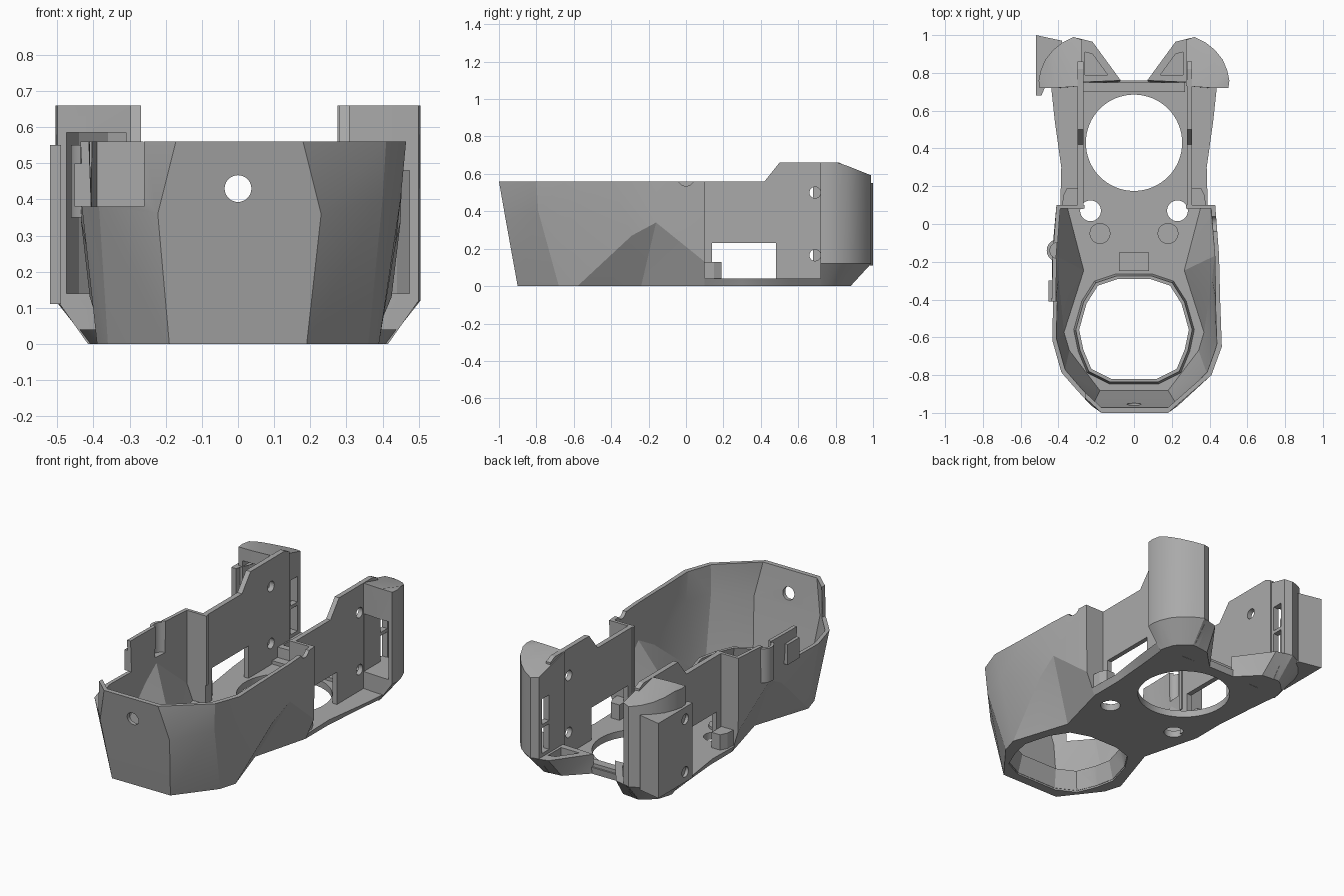
import bpy, bmesh, math
from mathutils import Matrix, Vector

if "Cube" in bpy.data.objects:
    bpy.data.objects.remove(bpy.data.objects["Cube"])

grey = bpy.data.materials.new("neutral grey plastic")
grey.use_nodes = True
grey.diffuse_color = (0.4, 0.4, 0.4, 1)
grey.node_tree.nodes["Principled BSDF"].inputs["Base Color"].default_value = (0.4, 0.4, 0.4, 1)


def finish(name, bm):
    bmesh.ops.recalc_face_normals(bm, faces=bm.faces[:])
    mesh = bpy.data.meshes.new(name)
    bm.to_mesh(mesh)
    bm.free()
    mesh.materials.append(grey)
    ob = bpy.data.objects.new(name, mesh)
    bpy.context.collection.objects.link(ob)
    return ob


def loft(name, rings):
    """Closed solid through rings of equal point count."""
    bm = bmesh.new()
    loops = [[bm.verts.new(p) for p in ring] for ring in rings]
    n = len(loops[0])
    for a, b in zip(loops, loops[1:]):
        for i in range(n):
            j = (i + 1) % n
            bm.faces.new((a[i], a[j], b[j], b[i]))
    bm.faces.new(loops[0])
    bm.faces.new(loops[-1])
    bmesh.ops.triangulate(bm, faces=bm.faces[:])
    return finish(name, bm)


def at(pts, z):
    return [(x, y, z) for x, y in pts]


def prism(name, pts, z0, z1):
    return loft(name, [at(pts, z0), at(pts, z1)])


def box(name, x0, x1, y0, y1, z0, z1):
    return prism(name, [(x0, y0), (x1, y0), (x1, y1), (x0, y1)], z0, z1)


def rod(name, centre, radius, length, axis="Z", sides=40):
    bm = bmesh.new()
    turn = {"X": Matrix.Rotation(math.pi / 2, 4, "Y"),
            "Y": Matrix.Rotation(math.pi / 2, 4, "X"), "Z": Matrix()}[axis]
    bmesh.ops.create_cone(bm, cap_ends=True, segments=sides, radius1=radius,
                          radius2=radius, depth=length,
                          matrix=Matrix.Translation(Vector(centre)) @ turn)
    return finish(name, bm)


def combine(ob, others, operation="DIFFERENCE"):
    for other in others:
        mod = ob.modifiers.new("cut", "BOOLEAN")
        mod.operation, mod.solver, mod.object = operation, "EXACT", other
        bpy.context.view_layer.objects.active = ob
        bpy.ops.object.modifier_apply(modifier=mod.name)
        bpy.data.objects.remove(other)


def both(half, narrow=1.0):
    """Full outline from its +x half, the -x side optionally narrower."""
    return half + [(-x * narrow, y) for x, y in reversed(half)]


def scaled(pts, k, cx=0, cy=-0.56):
    return [(cx + (x - cx) * k, cy + (y - cy) * k) for x, y in pts]


def flip(pts, s):
    return [(x * s, y) for x, y in pts]


# Faceted front shell: base, shoulder and rim outlines
base = both([(0.19, -0.90), (0.36, -0.68), (0.39, -0.58), (0.335, -0.41),
             (0.28, -0.24), (0.37, 0.1)])
mid = both([(0.23, -0.965), (0.40, -0.79), (0.45, -0.62), (0.435, -0.29),
            (0.45, -0.16), (0.425, 0.1)], 0.965)
rim = both([(0.18, -1.0), (0.41, -0.8), (0.465, -0.65), (0.456, -0.4),
            (0.45, -0.16), (0.43, 0.1)], 0.955)
shoulder = [0.36, 0.4, 0.4, 0.27, 0.34, 0.13]


def raised(pts):
    return [(x, y, z) for (x, y), z in zip(pts, shoulder + shoulder[::-1])]


def inner(pts):
    return [(x * 0.95, -0.4 + (y + 0.4) * 0.963) for x, y in pts]


shell = loft("front_shell", [at(base, 0), raised(mid), at(rim, 0.56)])
combine(shell, [rod("bulge", (-0.402, -0.14, 0.45), 0.06, 0.2)], "UNION")
opening = both([(0.14, -0.86), (0.26, -0.8), (0.31, -0.68), (0.335, -0.56),
                (0.29, -0.4), (0.22, -0.29), (0.1, -0.25)])
combine(shell, [
    loft("cavity", [at(inner(base), 0.04), raised(inner(mid)), at(inner(rim), 0.6)]),
    rod("bulge_bore", (-0.402, -0.14, 0.5), 0.043, 0.25),
    prism("duct_hole", scaled(opening, 0.95), -0.1, 0.08),
    box("rear_gap", -0.262, 0.275, 0, 0.2, 0.04, 0.7),
    # Open corner running from the front face back along the right side
    box("corner_notch", -0.6, -0.26, -1.1, -0.41, 0.38, 0.7),
    rod("front_hole", (0, -1, 0.43), 0.037, 0.3, "Y"),
    rod("rim_groove", (0.45, 0, 0.58), 0.045, 0.15, "X"),
] + [rod("screw_hole", (s * 0.23, 0.07, 0), 0.055, 0.3) for s in (-1, 1)])

# Tapered lip around the lower duct opening
lip = loft("duct_lip", [at(scaled(opening, 0.965), 0.01), at(scaled(opening, 0.92), 0.12)])
combine(lip, [loft("bore", [at(scaled(opening, 0.95), 0), at(scaled(opening, 0.86), 0.13)])])

# Rear floor plate with chamfered edge and round opening
low = both([(0.37, 0.1), (0.37, 0.3), (0.39, 0.55), (0.41, 0.74), (0.07, 0.755)])
high = both([(0.39, 0.1), (0.385, 0.3), (0.42, 0.55), (0.44, 0.74), (0.07, 0.76)])
floor = loft("rear_floor", [at(low, 0), at(high, 0.04)])
combine(floor, [rod("round_opening", (0, 0.43, 0), 0.255, 0.3, sides=64)] +
        [rod("screw_hole", (s * 0.23, 0.07, 0), 0.055, 0.3) for s in (-1, 1)])
box("rear_floor_ridge", -0.27, 0.27, 0.7, 0.75, 0.035, 0.06)
box("centre_block", -0.08, 0.08, -0.25, -0.15, 0.03, 0.12)

# Parts repeated on both sides
column_plan = [(0.275, 0.73), (0.275, 0.975), (0.32, 0.99), (0.38, 0.96), (0.43, 0.92),
               (0.47, 0.87), (0.495, 0.81), (0.505, 0.76), (0.5, 0.72), (0.42, 0.72)]
column_foot = [(0.275, 0.73), (0.275, 0.88), (0.31, 0.88), (0.34, 0.86), (0.37, 0.83),
               (0.39, 0.81), (0.4, 0.78), (0.41, 0.75), (0.415, 0.72), (0.4, 0.72)]
for s, side in ((1, "left"), (-1, "right")):
    # Thin side wall, profile drawn in y and z
    profile = [(0.08, 0.0), (0.08, 0.56), (0.42, 0.56), (0.5, 0.66), (0.82, 0.66),
               (0.86, 0.64), (0.86, 0.0)]
    thickness = (0.28, 0.308) if s > 0 else (0.268, 0.298)
    wall = loft(side + "_side_wall", [[(s * x, y, z) for y, z in profile] for x in thickness])
    window = box("window", -1, 1, 0.14, 0.48, 0.04, 0.23)
    holes = [rod("bolt", (s * 0.3, 0.69, z), 0.03, 0.3, "X") for z in (0.165, 0.5)]
    combine(wall, [window] + holes)

    # Rounded hollow rear column with chamfered foot, sloping cap and side slots
    plan = flip(column_plan, s)
    cap = [(x, y, 0.66 - 0.4 * max(0, y - 0.82)) for x, y in plan]
    column = loft(side + "_rear_column", [at(flip(column_foot, s), 0), at(plan, 0.12), cap])
    pocket_plan = flip([(0.31, 0.6), (0.475, 0.6), (0.475, 0.78), (0.44, 0.86),
                        (0.36, 0.935), (0.31, 0.95)], s)
    pocket = prism("pocket", pocket_plan, 0.14, 0.48 if s > 0 else 0.585)
    slots = [box("slot", s * 0.2, s * 0.36, 0.88, 0.945, z, z + 0.15) for z in (0.14, 0.31)]
    combine(column, [pocket] + slots)

    # Low angled arm beside each column
    foot = flip([(0.08, 0.75), (0.2, 0.87), (0.3, 0.88), (0.3, 0.75)], s)
    top = flip([(0.07, 0.76), (0.22, 0.965), (0.3, 0.985), (0.3, 0.75)], s)
    arm = loft(side + "_rear_arm", [at(foot, 0), at(top, 0.12)])
    arm_pocket = flip([(0.14, 0.79), (0.22, 0.9), (0.26, 0.91), (0.26, 0.79)], s)
    combine(arm, [prism("arm_pocket", arm_pocket, 0.05, 0.2)])

    # Floor boss and ledge behind the shell
    rod(side + "_floor_boss", (s * 0.18, -0.05, 0.045), 0.055, 0.02)
    prism(side + "_shell_ledge", flip([(0.3, 0.09), (0.38, 0.09), (0.375, 0.15),
                                       (0.355, 0.19), (0.3, 0.19)], s), 0.035, 0.13)

# Outer mounting plate wrapping the right column, and a small clip
plate = prism("right_mounting_plate", [(-0.52, 0.68), (-0.49, 0.68), (-0.49, 0.93),
                                       (-0.38, 0.94), (-0.38, 0.97), (-0.52, 1.0)], 0.11, 0.55)
combine(plate, [rod("plate_hole", (-0.5, 0.75, z), 0.03, 0.1, "X") for z in (0.17, 0.48)])
box("right_clip", -0.452, -0.425, -0.41, -0.3, 0.38, 0.5)

# Soft shading on shallow facets, crisp edges elsewhere
for ob in bpy.context.scene.objects:
    if ob.type == "MESH":
        bpy.ops.object.select_all(action="DESELECT")
        ob.select_set(True)
        bpy.context.view_layer.objects.active = ob
        bpy.ops.object.shade_smooth_by_angle(angle=math.radians(20))
